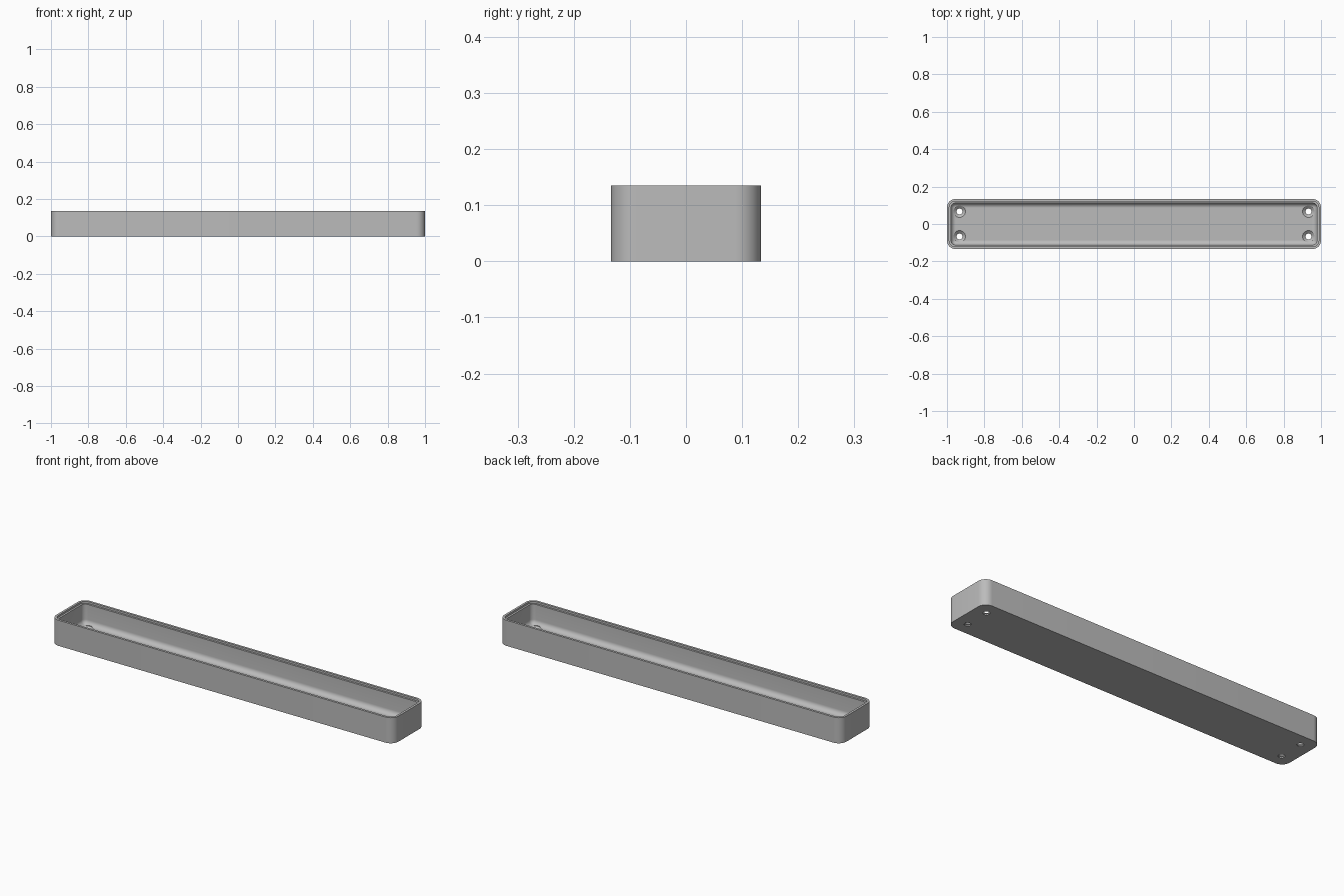
import bpy, bmesh, math

if "Cube" in bpy.data.objects:
    bpy.data.objects.remove(bpy.data.objects["Cube"], do_unlink=True)

HALF_X, HALF_Y, HEIGHT = 1.0, 0.1335, 0.135
CORNER, FLOOR, FILLET, WALL = 0.045, 0.02, 0.025, 0.022
STEPS = 10

grey = bpy.data.materials.new("plain grey")
grey.use_nodes = True
colour = (0.5, 0.5, 0.5, 1)
grey.diffuse_color = colour
grey.node_tree.nodes["Principled BSDF"].inputs["Base Color"].default_value = colour


def rounded_ring(bm, inset, z):
    """Ring of vertices round a rounded rectangle shrunk by inset."""
    radius = max(CORNER - inset, 0.004)
    cx, cy = HALF_X - inset - radius, HALF_Y - inset - radius
    ring = []
    for quarter, (sx, sy) in enumerate([(1, 1), (-1, 1), (-1, -1), (1, -1)]):
        for i in range(STEPS + 1):
            a = math.pi / 2 * (quarter + i / STEPS)
            ring.append(bm.verts.new((sx * cx + radius * math.cos(a),
                                      sy * cy + radius * math.sin(a), z)))
    return ring


def bridge(bm, lower, upper):
    for i in range(len(lower)):
        j = (i + 1) % len(lower)
        bm.faces.new((lower[i], lower[j], upper[j], upper[i]))


def make_object(name, bm):
    bmesh.ops.recalc_face_normals(bm, faces=bm.faces[:])
    mesh = bpy.data.meshes.new(name)
    bm.to_mesh(mesh)
    bm.free()
    mesh.materials.append(grey)
    obj = bpy.data.objects.new(name, mesh)
    bpy.context.collection.objects.link(obj)
    return obj


# Tray shell: outer wall, stepped rim, inner wall and rounded floor edge
profile = [(0, 0), (0, HEIGHT), (0.012, HEIGHT), (0.012, HEIGHT - 0.01),
           (WALL, HEIGHT - 0.01)]
for i in range(9):
    a = math.pi / 2 * i / 8
    profile.append((WALL + FILLET * (1 - math.cos(a)),
                    FLOOR + FILLET * (1 - math.sin(a))))
bm = bmesh.new()
rings = [rounded_ring(bm, inset, z) for inset, z in profile]
for lower, upper in zip(rings, rings[1:]):
    bridge(bm, lower, upper)
bm.faces.new(rings[0][::-1])
bm.faces.new(rings[-1])
tray = make_object("tray", bm)

# Countersunk screw holes near the corners
hole_profile = [(0.016, -0.02), (0.016, 0.006), (0.032, FLOOR), (0.032, 0.05)]
bm = bmesh.new()
for sx in (-1, 1):
    for sy in (-1, 1):
        circles = []
        for radius, z in hole_profile:
            circles.append([bm.verts.new((sx * 0.933 + radius * math.cos(k * math.tau / 32),
                                          sy * 0.067 + radius * math.sin(k * math.tau / 32), z))
                            for k in range(32)])
        for lower, upper in zip(circles, circles[1:]):
            bridge(bm, lower, upper)
        bm.faces.new(circles[0][::-1])
        bm.faces.new(circles[-1])
cutter = make_object("screw_hole_cutter", bm)
cutter.hide_render = True

cut = tray.modifiers.new("screw holes", 'BOOLEAN')
cut.operation = 'DIFFERENCE'
cut.solver = 'EXACT'
cut.object = cutter
bpy.ops.object.select_all(action='DESELECT')
bpy.context.view_layer.objects.active = tray
tray.select_set(True)
bpy.ops.object.modifier_apply(modifier=cut.name)
bpy.data.objects.remove(cutter, do_unlink=True)
bpy.ops.object.shade_smooth_by_angle(angle=math.radians(30))
